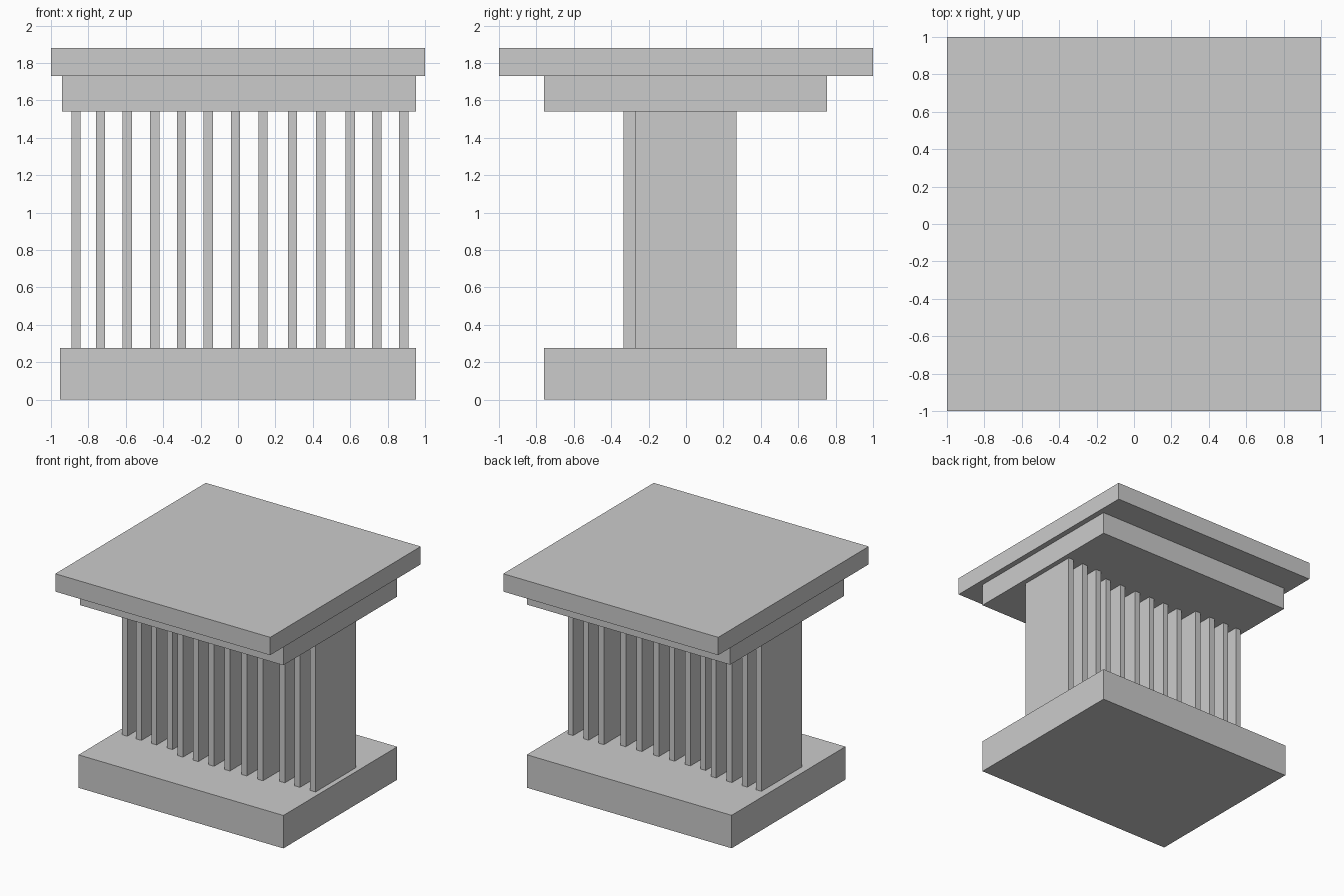
import bpy

if "Cube" in bpy.data.objects:
    bpy.data.objects.remove(bpy.data.objects["Cube"])


def box(name, x, y, z):
    """Axis-aligned box from (min, max) ranges."""
    ranges = (x, y, z)
    bpy.ops.mesh.primitive_cube_add(size=1, location=[(a + b) / 2 for a, b in ranges])
    obj = bpy.context.object
    obj.name = name
    obj.scale = [b - a for a, b in ranges]
    bpy.ops.object.transform_apply(location=False, rotation=False, scale=True)
    return obj


# Stacked slabs
BASE_TOP, SLATS_TOP = 0.277, 1.54
box("base", (-0.953, 0.953), (-0.758, 0.755), (0, BASE_TOP))
box("upper_block", (-0.94, 0.953), (-0.758, 0.755), (SLATS_TOP, 1.73))
box("top_slab", (-1, 1), (-1, 1), (1.73, 1.88))

# Upright slats; the middle six sit slightly further forward
SLAT_X = [-0.866, -0.735, -0.592, -0.445, -0.302, -0.16, -0.013,
          0.134, 0.291, 0.442, 0.60, 0.741, 0.886]
SLAT_W, SLAT_D = 0.05, 0.54
for i, cx in enumerate(SLAT_X):
    cy = -0.065 if 4 <= i <= 9 else 0
    box(f"slat_{i + 1}", (cx - SLAT_W / 2, cx + SLAT_W / 2),
        (cy - SLAT_D / 2, cy + SLAT_D / 2), (BASE_TOP, SLATS_TOP))
